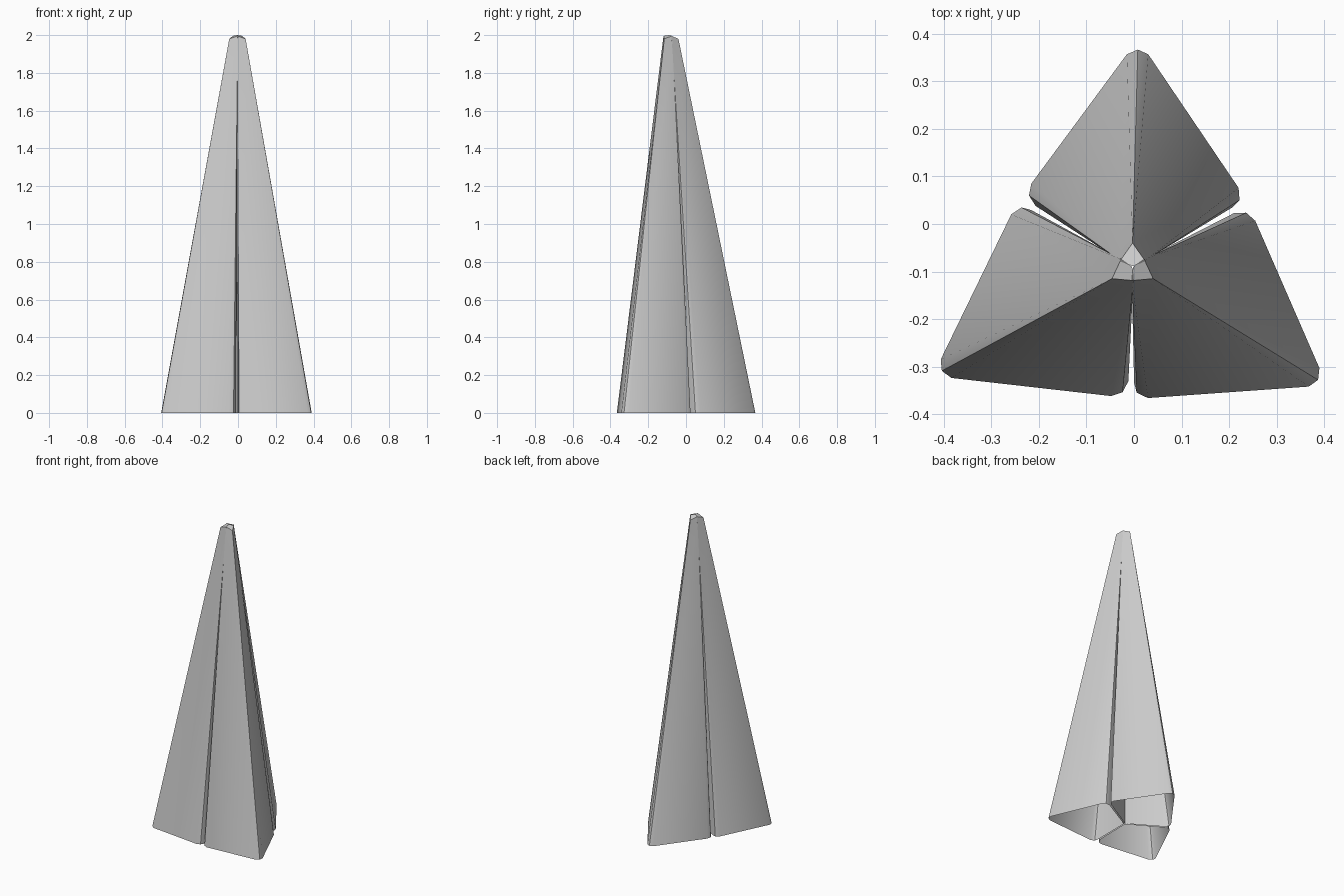
import bpy, bmesh, math
from mathutils import Matrix, Vector

if "Cube" in bpy.data.objects:
    bpy.data.objects.remove(bpy.data.objects["Cube"])

CX, CY = -0.003, -0.09  # axis of the three-fold symmetry

# Foot outline of one lobe (x, y) and the number of the crown corner it rises to
foot = [
    ((-0.003, -0.085), 0),
    ((0.207, 0.035), 1), ((0.222, 0.050), 1), ((0.220, 0.076), 1),
    ((0.030, 0.357), 2), ((0.008, 0.367), 2), ((-0.015, 0.357), 2),
    ((-0.216, 0.085), 3), ((-0.221, 0.060), 3), ((-0.207, 0.038), 3),
]
# Small sloping crown kite
crown = [(-0.003, -0.089, 2.0), (0.023, -0.077, 1.996),
         (-0.003, -0.040, 1.98), (-0.029, -0.077, 1.996)]


def make_lobe(name, angle):
    """One hollow tapering lobe, open underneath, turned about the axis."""
    bm = bmesh.new()
    low = [bm.verts.new((x, y, 0)) for (x, y), _ in foot]
    high = [bm.verts.new(p) for p in crown]
    n = len(foot)
    for i in range(n):
        j = (i + 1) % n
        a, b = high[foot[i][1]], high[foot[j][1]]
        bm.faces.new([low[i], low[j], b] if a is b else [low[i], low[j], b, a])
    bm.faces.new(high)
    axis = Vector((CX, CY, 0))
    bmesh.ops.rotate(bm, verts=bm.verts, cent=axis,
                     matrix=Matrix.Rotation(angle, 3, 'Z'))
    mesh = bpy.data.meshes.new(name)
    bm.to_mesh(mesh)
    bm.free()
    obj = bpy.data.objects.new(name, mesh)
    bpy.context.collection.objects.link(obj)
    bpy.ops.object.select_all(action='DESELECT')
    obj.select_set(True)
    bpy.context.view_layer.objects.active = obj
    bpy.ops.object.shade_smooth_by_angle(angle=math.radians(40))


# Three lobes around the axis
for k, name in enumerate(("back_lobe", "left_lobe", "right_lobe")):
    make_lobe(name, math.radians(120 * k))
